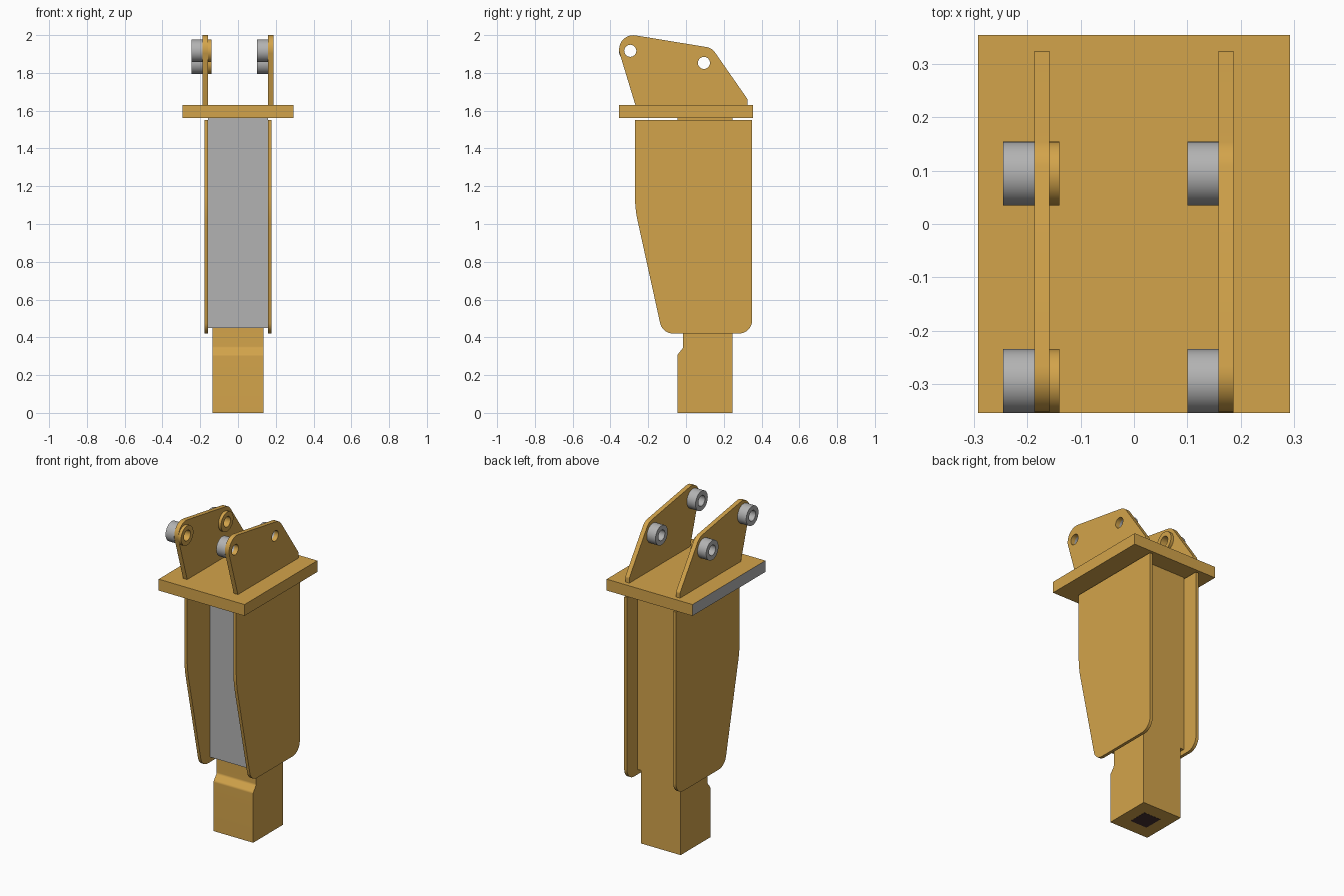
import bpy, math
from mathutils import Matrix, Vector

if "Cube" in bpy.data.objects:
    bpy.data.objects.remove(bpy.data.objects["Cube"])


def material(name, rgb):
    m = bpy.data.materials.new(name)
    m.diffuse_color = (*rgb, 1)
    m.use_nodes = True
    m.node_tree.nodes["Principled BSDF"].inputs["Base Color"].default_value = m.diffuse_color
    return m


ORANGE = material("orange_paint", (0.65, 0.37, 0.07))
GREY = material("bare_grey", (0.45, 0.45, 0.45))
DARK = material("dark_core", (0.06, 0.03, 0.03))


def rounded(corners, steps=8):
    """Closed outline from (y, z, radius) corners, each filleted."""
    out = []
    n = len(corners)
    for i, (y, z, r) in enumerate(corners):
        p = Vector((y, z))
        if r == 0:
            out.append(p)
            continue
        a = (Vector(corners[i - 1][:2]) - p).normalized()
        b = (Vector(corners[(i + 1) % n][:2]) - p).normalized()
        half = a.angle(b) / 2
        centre = p + (a + b).normalized() * (r / math.sin(half))
        va = p + a * (r / math.tan(half)) - centre
        vb = p + b * (r / math.tan(half)) - centre
        turn = math.atan2(va.x * vb.y - va.y * vb.x, va.dot(vb))
        for k in range(steps + 1):
            out.append(centre + Matrix.Rotation(turn * k / steps, 2) @ va)
    return out


def circle(y, z, r, n=32):
    return [Vector((y + r * math.cos(math.tau * k / n), z + r * math.sin(math.tau * k / n)))
            for k in range(n)]


def slab(name, loops, x0, x1, mat):
    """Fill outlines in the YZ plane (inner loops become holes), extruded from x0 to x1."""
    cu = bpy.data.curves.new(name, 'CURVE')
    cu.dimensions = '2D'
    cu.fill_mode = 'BOTH'
    cu.extrude = (x1 - x0) / 2
    for loop in loops:
        s = cu.splines.new('POLY')
        s.points.add(len(loop) - 1)
        for pt, co in zip(s.points, loop):
            pt.co = (co.x, co.y, 0, 1)
        s.use_cyclic_u = True
    ob = bpy.data.objects.new(name, cu)
    bpy.context.collection.objects.link(ob)
    bpy.ops.object.select_all(action='DESELECT')
    ob.select_set(True)
    bpy.context.view_layer.objects.active = ob
    bpy.ops.object.convert(target='MESH')
    ob = bpy.context.object
    ob.name = name
    to_yz = Matrix(((0, 0, 1, (x0 + x1) / 2), (1, 0, 0, 0), (0, 1, 0, 0), (0, 0, 0, 1)))
    ob.data.transform(to_yz)
    ob.data.materials.clear()
    ob.data.materials.append(mat)
    bpy.ops.object.shade_smooth_by_angle(angle=math.radians(30))
    return ob


def box(name, lo, hi, mat, grey_normal=None):
    lo, hi = Vector(lo), Vector(hi)
    bpy.ops.mesh.primitive_cube_add(size=1)
    ob = bpy.context.object
    ob.name = name
    ob.data.transform(Matrix.Translation((lo + hi) / 2) @ Matrix.Diagonal((*(hi - lo), 1)))
    ob.data.materials.append(mat)
    if grey_normal:
        ob.data.materials.append(GREY)
        for f in ob.data.polygons:
            if f.normal.dot(Vector(grey_normal)) > 0.9:
                f.material_index = 1
    return ob


# Main body between the side plates, with bare front face
box("body", (-0.16, -0.045, 0.45), (0.16, 0.245, 1.56), ORANGE, (0, -1, 0))

# Lower nose with stepped front and softened lower side edges
nose = slab("nose", [rounded([(-0.045, 0, 0), (0.245, 0, 0), (0.245, 0.45, 0), (-0.015, 0.45, 0),
                              (-0.015, 0.345, 0.02), (-0.045, 0.308, 0.02)])], -0.135, 0.135, ORANGE)
for v in nose.data.vertices:
    if v.co.z < 0.001:
        v.co.x *= 0.95
for v in nose.data.vertices:
    if v.co.z < 0.001:
        v.co.z = 0.0
        v.co.x = math.copysign(0.135, v.co.x)
bev = nose.data.attributes.new("bevel_weight_edge", 'FLOAT', 'EDGE')
for e in nose.data.edges:
    a, b = (nose.data.vertices[i].co for i in e.vertices)
    if a.z < 0.001 and b.z < 0.001 and abs(a.x - b.x) < 0.001:
        bev.data[e.index].value = 1
mod = nose.modifiers.new("soft_edges", 'BEVEL')
mod.limit_method = 'WEIGHT'
mod.width = 0.01
mod.segments = 3

# Dark square tool socket in the underside
box("tool_socket", (-0.058, 0.04, 0.0), (0.058, 0.16, 0.02), DARK).location.z = -0.001

# Top mounting plate
box("mount_plate", (-0.293, -0.355, 1.56), (0.293, 0.355, 1.63), ORANGE, (-1, 0, 0))

# Side plates and bracket lugs, one per side
side = rounded([(-0.27, 1.55, 0), (-0.27, 1.08, 0.6), (-0.125, 0.42, 0.07),
                (0.35, 0.42, 0.07), (0.35, 1.55, 0)])
PINS = [(-0.295, 1.917), (0.095, 1.853)]
holes = [circle(y, z, 0.032) for y, z in PINS]
lug = rounded([(-0.268, 1.63, 0), (-0.386, 2.018, 0.075), (0.137, 1.932, 0.07),
               (0.325, 1.662, 0.02), (0.325, 1.63, 0)], 12)
for label, s in (("left", -1), ("right", 1)):
    slab(label + "_side_plate", [side], *sorted((s * 0.158, s * 0.177)), ORANGE)
    slab(label + "_lug", [lug] + holes, *sorted((s * 0.159, s * 0.187)), ORANGE)

# Pin bushings
for (y, z), end in zip(PINS, ("front", "rear")):
    ring = [circle(y, z, 0.06), circle(y, z, 0.032)]
    slab(end + "_left_bushing", ring, -0.246, -0.187, GREY)
    slab(end + "_left_collar", ring, -0.159, -0.14, ORANGE)
    slab(end + "_right_bushing", ring, 0.1, 0.159, GREY)
